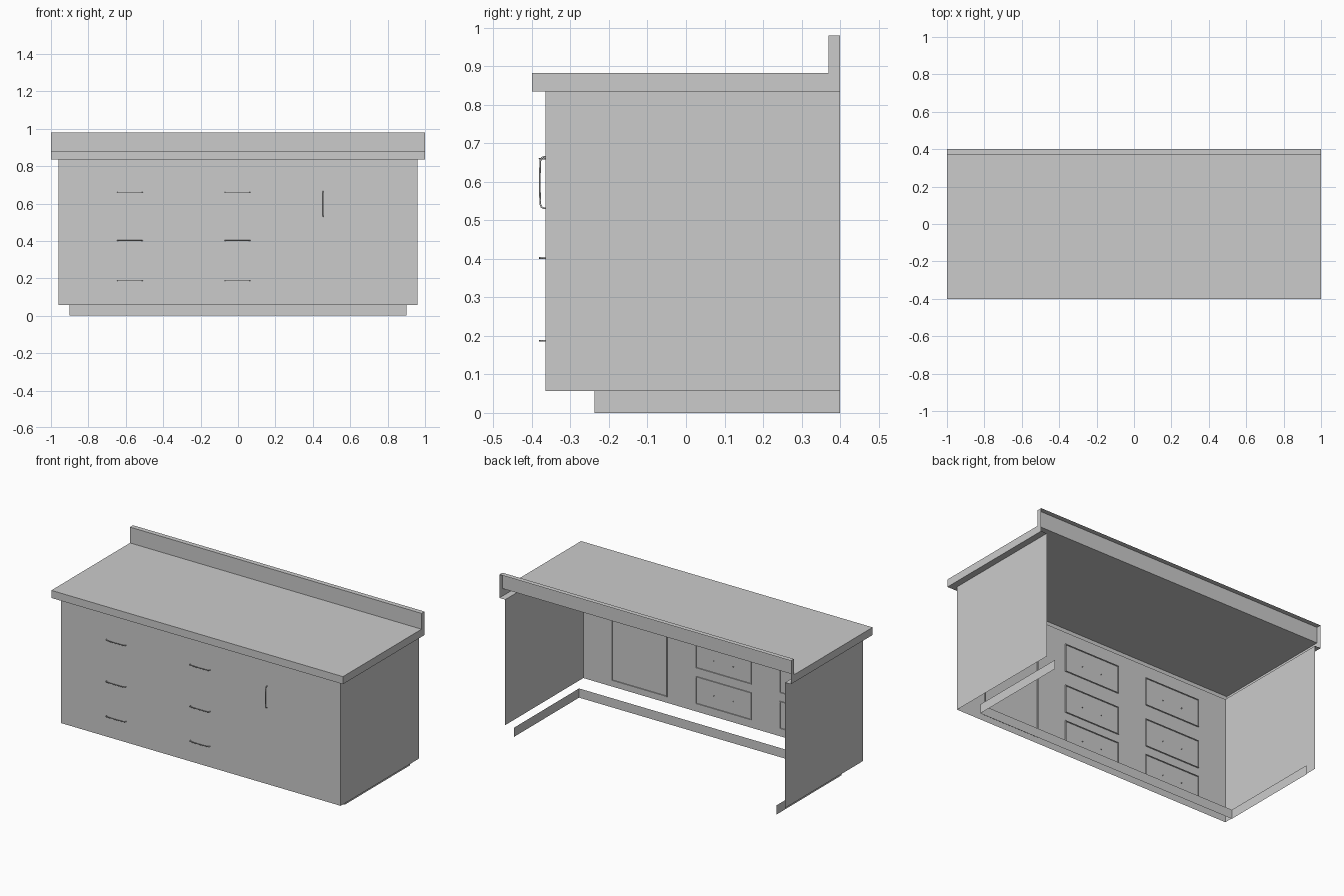
import bpy, bmesh

if "Cube" in bpy.data.objects:
    bpy.data.objects.remove(bpy.data.objects["Cube"])

BACK, FRONT = 0.40, -0.365      # cabinet depth limits
X, Z0, Z1 = 0.96, 0.057, 0.835  # cabinet half width and heights


def finish(name, bm):
    bmesh.ops.remove_doubles(bm, verts=bm.verts, dist=1e-5)
    bmesh.ops.recalc_face_normals(bm, faces=bm.faces)
    me = bpy.data.meshes.new(name)
    bm.to_mesh(me)
    bm.free()
    ob = bpy.data.objects.new(name, me)
    bpy.context.collection.objects.link(ob)
    return ob


def face(bm, pts):
    return bm.faces.new([bm.verts.new(p) for p in pts])


def wall(bm, path, z0, z1):
    """Upright sheets along a plan path."""
    for (ax, ay), (bx, by) in zip(path, path[1:]):
        face(bm, [(ax, ay, z0), (bx, by, z0), (bx, by, z1), (ax, ay, z1)])


# Plinth: three-sided kick board, open at the back
bm = bmesh.new()
wall(bm, [(-0.9, BACK), (-0.9, -0.238), (0.9, -0.238), (0.9, BACK)], 0, Z0)
finish("plinth", bm)

# Cabinet sides
for name, s in (("left_side", -1), ("right_side", 1)):
    bm = bmesh.new()
    wall(bm, [(s * X, FRONT), (s * X, BACK)], Z0, Z1)
    finish(name, bm)

# Front panel with narrow grooves outlining the drawers and the door
rows = [(0.105, 0.275), (0.327, 0.50), (0.587, 0.76)]
rects = [(cx - 0.19, cx + 0.19, a, b) for cx in (-0.578, -0.003) for a, b in rows]
rects.append((0.384, 0.764, 0.095, 0.765))
g = 0.004
xs, zs = {-X, X}, {Z0, Z1}
for x0, x1, a, b in rects:
    xs |= {x0, x0 + g, x1 - g, x1}
    zs |= {a, a + g, b - g, b}
xs, zs = sorted(xs), sorted(zs)
bm = bmesh.new()
grid = [[bm.verts.new((x, FRONT, z)) for z in zs] for x in xs]
groove = []
for i in range(len(xs) - 1):
    for j in range(len(zs) - 1):
        f = bm.faces.new([grid[i][j], grid[i + 1][j], grid[i + 1][j + 1], grid[i][j + 1]])
        cx, cz = (xs[i] + xs[i + 1]) / 2, (zs[j] + zs[j + 1]) / 2
        for x0, x1, a, b in rects:
            edge = min(cx - x0, x1 - cx, cz - a, b - cz)
            if 0 < edge < g:
                groove.append(f)
                break
ext = bmesh.ops.extrude_face_region(bm, geom=groove)["geom"]
bmesh.ops.translate(bm, vec=(0, 0.006, 0),
                    verts=[e for e in ext if isinstance(e, bmesh.types.BMVert)])
finish("front_panel", bm)

# Worktop with upstand: stepped side profile, open at back and underneath
profile = [(BACK, 0.98), (0.37, 0.98), (0.37, 0.882), (-0.4, 0.882), (-0.4, Z1), (BACK, Z1)]
bm = bmesh.new()
for (ay, az), (by, bz) in zip(profile[:5], profile[1:5]):
    face(bm, [(-1, ay, az), (1, ay, az), (1, by, bz), (-1, by, bz)])
for s in (-1, 1):
    face(bm, [(s, y, z) for y, z in profile])
# underside of the overhang
face(bm, [(-1, -0.4, Z1), (1, -0.4, Z1), (X, FRONT, Z1), (-X, FRONT, Z1)])
for s in (-1, 1):
    face(bm, [(s, -0.4, Z1), (s, BACK, Z1), (s * X, BACK, Z1), (s * X, FRONT, Z1)])
finish("worktop", bm)


# Bow handles: thin bevelled curves
def handle(name, cx, cz, upright=False):
    half = [(0.067, -0.359), (0.067, -0.369), (0.064, -0.375), (0.056, -0.3785)]
    path = [(-t, y) for t, y in half] + [(0, -0.380)] + half[::-1]
    cu = bpy.data.curves.new(name, "CURVE")
    cu.dimensions = "3D"
    cu.bevel_depth = 0.0025
    cu.bevel_resolution = 1
    cu.use_fill_caps = True
    sp = cu.splines.new("POLY")
    sp.points.add(len(path) - 1)
    for p, (t, y) in zip(sp.points, path):
        p.co = (cx, y, cz + t, 1) if upright else (cx + t, y, cz, 1)
    bpy.context.collection.objects.link(bpy.data.objects.new(name, cu))


for col, cx in enumerate((-0.578, -0.003)):
    for row, cz in enumerate((0.187, 0.402, 0.66)):
        handle(f"drawer_handle_{col}_{row}", cx, cz)
handle("door_handle", 0.455, 0.598, True)
